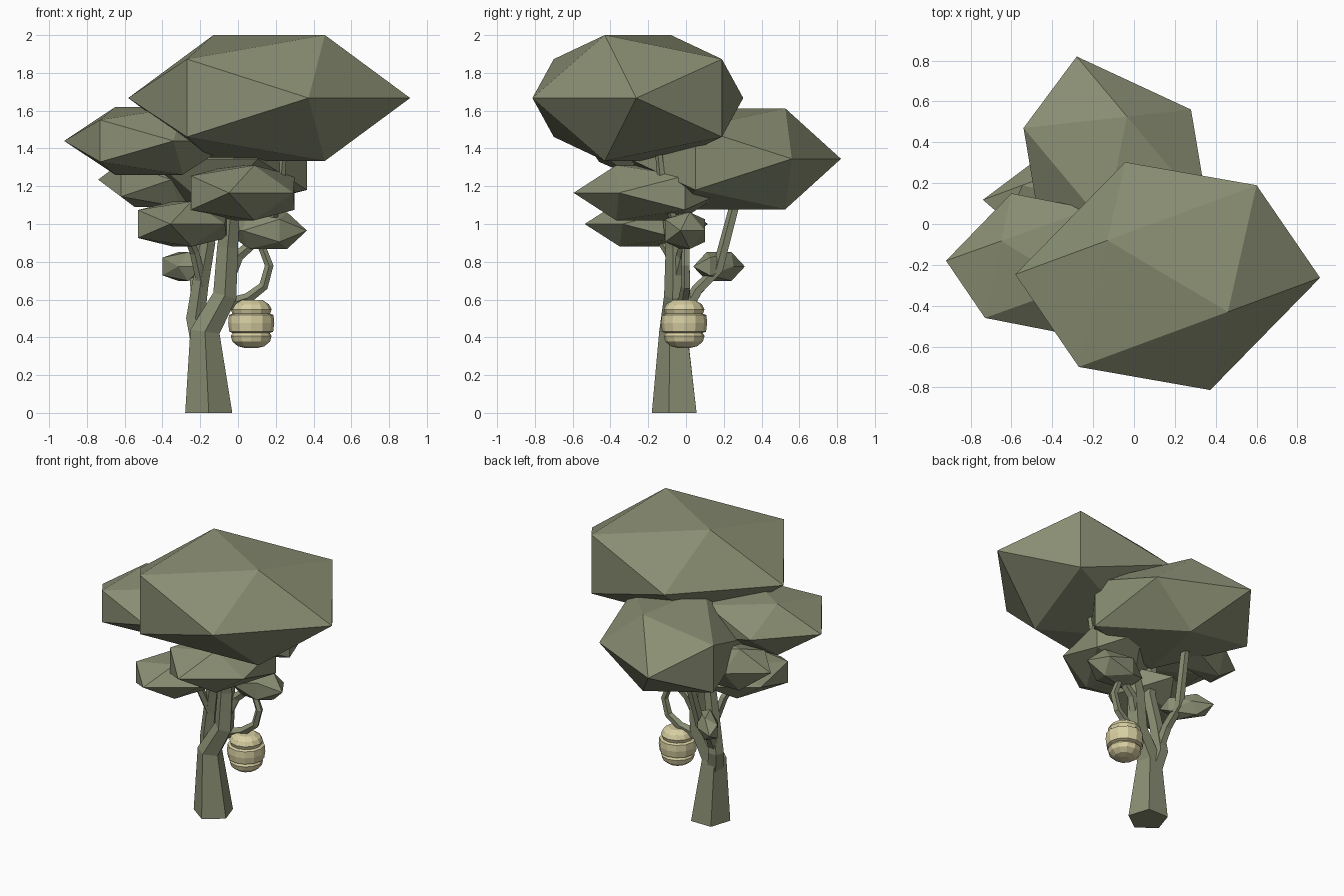
import bpy, bmesh, math
from mathutils import Vector

cube = bpy.data.objects.get("Cube")
if cube:
    bpy.data.objects.remove(cube, do_unlink=True)


def material(name, rgb):
    m = bpy.data.materials.new(name)
    m.use_nodes = True
    m.diffuse_color = (*rgb, 1)
    bsdf = m.node_tree.nodes["Principled BSDF"]
    bsdf.inputs["Base Color"].default_value = (*rgb, 1)
    bsdf.inputs["Roughness"].default_value = 0.9
    return m


GREEN = material("moss_green", (0.25, 0.27, 0.17))
CREAM = material("pale_honey", (0.68, 0.62, 0.36))


def finish(name, bm, mat):
    bmesh.ops.recalc_face_normals(bm, faces=bm.faces)
    mesh = bpy.data.meshes.new(name)
    bm.to_mesh(mesh)
    bm.free()
    mesh.materials.append(mat)
    obj = bpy.data.objects.new(name, mesh)
    bpy.context.collection.objects.link(obj)
    return obj


# Foliage: an edge-up icosahedron stretched along two ground axes and z
def foliage(name, centre, ax, ay, h):
    phi = (1 + math.sqrt(5)) / 2
    ax, ay, az = Vector((*ax, 0)), Vector((*ay, 0)), Vector((0, 0, h))
    bm = bmesh.new()
    for s in (-1, 1):
        for t in (-phi, phi):
            for x, y, z in ((0, s, t), (s, t, 0), (t, 0, s)):
                bm.verts.new(Vector(centre) + x * ax + y * ay + z * az)
    bmesh.ops.convex_hull(bm, input=bm.verts)
    return finish(name, bm, GREEN)


# Limb: a tapered tube through (x, y, z, radius) points
def limb(name, points, sides=5):
    pts = [Vector(p[:3]) for p in points]
    bm = bmesh.new()
    rings = []
    for i, p in enumerate(points):
        a, b = pts[max(i - 1, 0)], pts[min(i + 1, len(pts) - 1)]
        d = (b - a).normalized()
        if p[2] == 0:
            d = Vector((0, 0, 1))
        q = Vector((0, 0, 1)).rotation_difference(d)
        ring = []
        for k in range(sides):
            w = math.tau * k / sides - math.pi / 2
            ring.append(bm.verts.new(pts[i] + q @ Vector((math.cos(w), math.sin(w), 0)) * p[3]))
        rings.append(ring)
    for lo, hi in zip(rings, rings[1:]):
        for k in range(sides):
            n = (k + 1) % sides
            bm.faces.new((lo[k], lo[n], hi[n], hi[k]))
    bm.faces.new(rings[0])
    bm.faces.new(rings[-1])
    return finish(name, bm, GREEN)


# Crown
foliage("crown_front", (0.165, -0.255, 1.667), (0.269, 0.275), (0.295, -0.175), 0.206)
foliage("crown_back", (-0.088, 0.26, 1.345), (-0.28, 0.13), (0.054, 0.266), 0.165)
foliage("crown_right", (-0.471, -0.193, 1.44), (-0.16, -0.165), (-0.179, 0.11), 0.111)

# Lower leaf clumps
foliage("clump_front", (0.025, -0.2, 1.165), (0.17, 0.12), (0.06, -0.17), 0.09)
foliage("clump_front_right", (-0.295, -0.21, 1.0), (0.145, 0.1), (0.05, -0.14), 0.074)
foliage("clump_back_right", (-0.426, 0.16, 1.235), (-0.12, -0.09), (-0.12, 0.03), 0.09)
foliage("clump_left", (0.155, -0.005, 0.965), (-0.04, 0.065), (0.105, 0.025), 0.06)
foliage("clump_low_back", (-0.29, 0.175, 0.775), (0.068, -0.03), (-0.026, 0.066), 0.047)

# Trunk and its two main forks
limb("trunk", [(-0.155, -0.05, 0, 0.131), (-0.175, -0.06, 0.43, 0.082),
               (-0.07, -0.05, 0.62, 0.066), (-0.055, -0.05, 0.88, 0.058),
               (-0.03, -0.09, 1.15, 0.045)])
limb("right_fork", [(-0.2, -0.04, 0.38, 0.055), (-0.225, -0.01, 0.5, 0.052),
                    (-0.2, -0.02, 0.68, 0.046), (-0.16, -0.04, 0.9, 0.042),
                    (-0.2, -0.06, 1.3, 0.034)])

# Smaller branches
limb("right_twig", [(-0.19, -0.03, 0.68, 0.03), (-0.23, -0.09, 0.85, 0.026),
                    (-0.28, -0.17, 0.97, 0.02)])
limb("back_branch", [(-0.215, -0.01, 0.52, 0.035), (-0.22, 0.06, 0.65, 0.033),
                     (-0.23, 0.17, 0.76, 0.032), (-0.2, 0.27, 1.14, 0.028)])
limb("left_branch", [(-0.04, -0.04, 0.74, 0.036), (0.0, -0.02, 0.83, 0.032),
                     (0.07, -0.01, 0.89, 0.028), (0.16, 0, 0.95, 0.024)])
limb("curled_branch", [(-0.06, -0.03, 0.57, 0.036), (0.05, -0.01, 0.605, 0.03),
                       (0.135, 0, 0.67, 0.026), (0.165, 0, 0.78, 0.024),
                       (0.13, 0, 0.87, 0.022), (0.14, 0, 0.94, 0.02)])
limb("upper_left_branch", [(0.17, -0.04, 0.98, 0.024), (0.22, -0.12, 1.15, 0.024),
                           (0.245, -0.15, 1.45, 0.02)])
limb("upper_branch", [(-0.04, -0.08, 1.1, 0.042), (-0.02, -0.1, 1.45, 0.035)])

# Hanging hive: stacked bands turned around a vertical axis
profile = [(0.06, 0.597), (0.094, 0.575), (0.108, 0.548), (0.1, 0.525),
           (0.118, 0.518), (0.122, 0.475), (0.116, 0.43), (0.098, 0.423),
           (0.108, 0.408), (0.1, 0.378), (0.07, 0.353), (0.03, 0.343)]
SIDES = 12
bm = bmesh.new()
loops = [[bm.verts.new((0.07 + r * math.cos(math.tau * k / SIDES),
                        -0.01 + r * math.sin(math.tau * k / SIDES), z))
          for k in range(SIDES)] for r, z in profile]
for up, low in zip(loops, loops[1:]):
    for k in range(SIDES):
        n = (k + 1) % SIDES
        bm.faces.new((up[k], up[n], low[n], low[k]))
bm.faces.new(loops[0])
bm.faces.new(loops[-1])
finish("hanging_hive", bm, CREAM)
